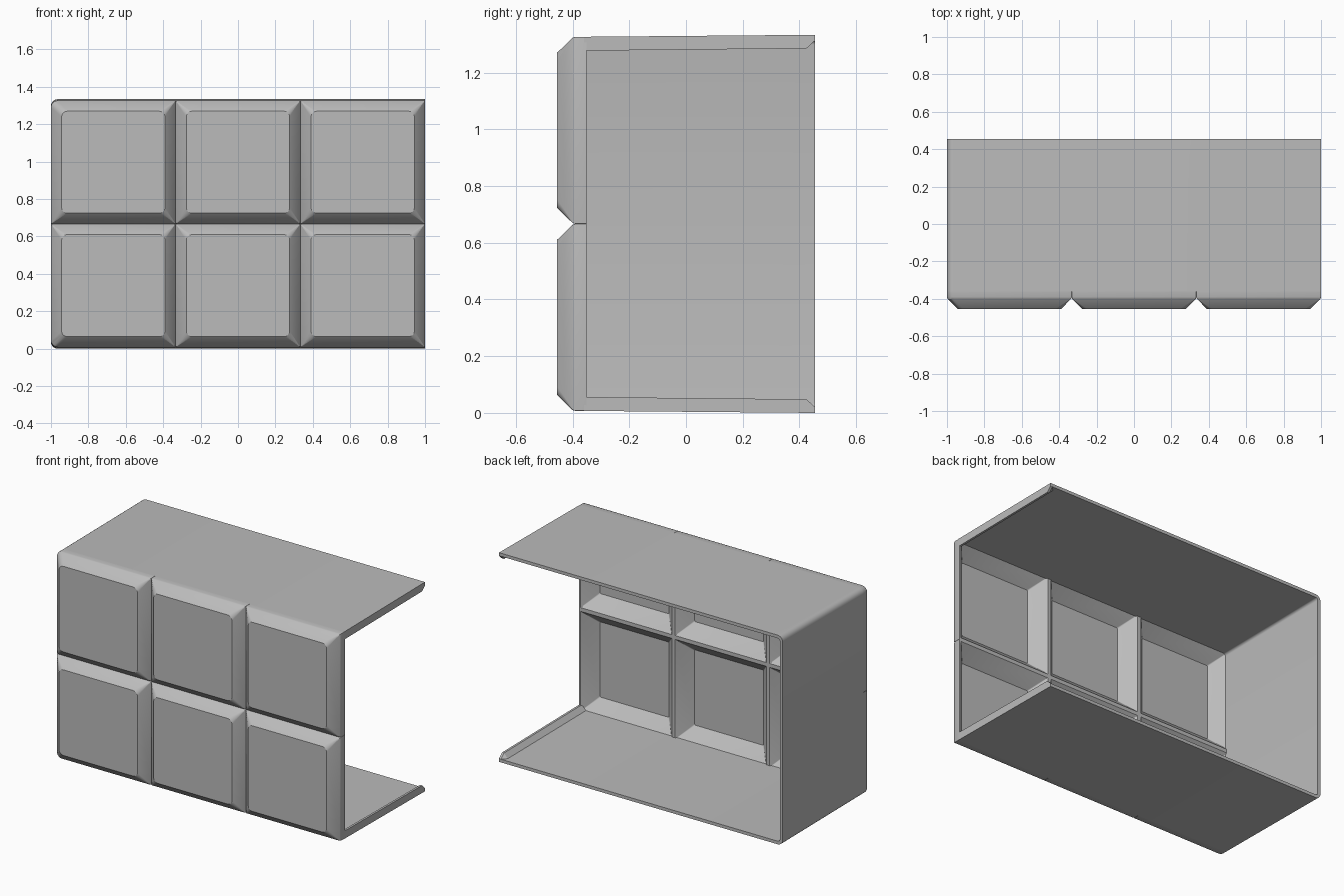
import bpy, bmesh, math

if "Cube" in bpy.data.objects:
    bpy.data.objects.remove(bpy.data.objects["Cube"], do_unlink=True)

GREY = (0.5, 0.5, 0.5, 1)
mat = bpy.data.materials.new("plain grey")
mat.use_nodes = True
mat.diffuse_color = GREY
mat.node_tree.nodes["Principled BSDF"].inputs["Base Color"].default_value = GREY

HEIGHT = 1.333
DRAFT = 0.007      # the top and bottom close in slightly towards the front
SKIN = 0.02        # shell thickness
STEPS = 5


def arc(cx, cz, r, start, end):
    """Points on an arc in the xz plane, angles in degrees."""
    angles = [math.radians(start + (end - start) * i / STEPS) for i in range(STEPS + 1)]
    return [(cx + r * math.cos(a), cz + r * math.sin(a)) for a in angles]


def rounded_rect(x0, x1, z0, z1, radii):
    """Radii run: bottom left, bottom right, top right, top left."""
    a, b, c, d = radii
    return (arc(x0 + a, z0 + a, a, 180, 270) + arc(x1 - b, z0 + b, b, 270, 360)
            + arc(x1 - c, z1 - c, c, 0, 90) + arc(x0 + d, z1 - d, d, 90, 180))


def loft(name, sections):
    """Closed solid through (y, xz outline) sections with capped ends."""
    bm = bmesh.new()
    rings = [[bm.verts.new((x, y, z)) for x, z in pts] for y, pts in sections]
    for low, high in zip(rings, rings[1:]):
        for i in range(len(low)):
            j = (i + 1) % len(low)
            bm.faces.new((low[i], low[j], high[j], high[i]))
    bm.faces.new(rings[0][::-1])
    bm.faces.new(rings[-1])
    bmesh.ops.recalc_face_normals(bm, faces=bm.faces)
    mesh = bpy.data.meshes.new(name)
    bm.to_mesh(mesh)
    bm.free()
    obj = bpy.data.objects.new(name, mesh)
    bpy.context.collection.objects.link(obj)
    mesh.materials.append(mat)
    bpy.ops.object.select_all(action="DESELECT")
    obj.select_set(True)
    bpy.context.view_layer.objects.active = obj
    bpy.ops.object.shade_smooth_by_angle()
    return obj


# Wrap-around wall: top, right side and bottom, open at the left and back
def wall_outline(inset):
    z0, z1, r, s = inset, HEIGHT - inset, 0.035, 0.015
    left = -1 + SKIN
    outer = arc(-1 + r, z1 - r, r, 90, 180) + arc(-1 + r, z0 + r, r, 180, 270)
    inner = (arc(left + s, z0 + SKIN + s, s, 270, 180)
             + arc(left + s, z1 - SKIN - s, s, 180, 90))
    return [(1, z1)] + outer + [(1, z0), (1, z0 + SKIN)] + inner + [(1, z1 - SKIN)]


loft("wall_shell", [(-0.36, wall_outline(DRAFT)), (0.335, wall_outline(0.001)),
                    (0.455, wall_outline(0))])

# Front: hollow raised panels whose rims meet as ribs on the inside
COLS, ROWS = 3, 2
cell_w, cell_h = 2 / COLS, (HEIGHT - 2 * DRAFT) / ROWS
for row in range(ROWS):
    for col in range(COLS):
        x, z = -1 + col * cell_w, DRAFT + row * cell_h

        def ring(inset, radii):
            return rounded_rect(x + inset, x + cell_w - inset,
                                z + inset, z + cell_h - inset, radii)

        tight = [0.002] * 4
        edge = list(tight)
        if col == 0:
            edge[0 if row == 0 else 3] = 0.035
        loft(f"front_panel_{row + 1}_{col + 1}", [
            (-0.435, ring(0.09, [0.008] * 4)),
            (-0.35, ring(0.012, tight)),
            (-0.35, ring(0, edge)),
            (-0.39, ring(0, edge)),
            (-0.4, ring(0.003, edge)),
            (-0.455, ring(0.057, [0.03] * 4))])


# Edge rails along the open left side, with chamfered back ends
def rail_outline(base, top, flip):
    pts = [(1, base - 0.01), (1, top), (0.986, top), (0.986 - (top - base), base),
           (0.986 - (top - base), base - 0.01)]
    return [(px, HEIGHT - pz if flip else pz) for px, pz in pts]


for name, flip in (("bottom_rail", False), ("top_rail", True)):
    loft(name, [(-0.36, rail_outline(SKIN + DRAFT, 0.056, flip)),
                (0.425, rail_outline(SKIN, 0.048, flip)),
                (0.454, rail_outline(SKIN, 0.021, flip))])
